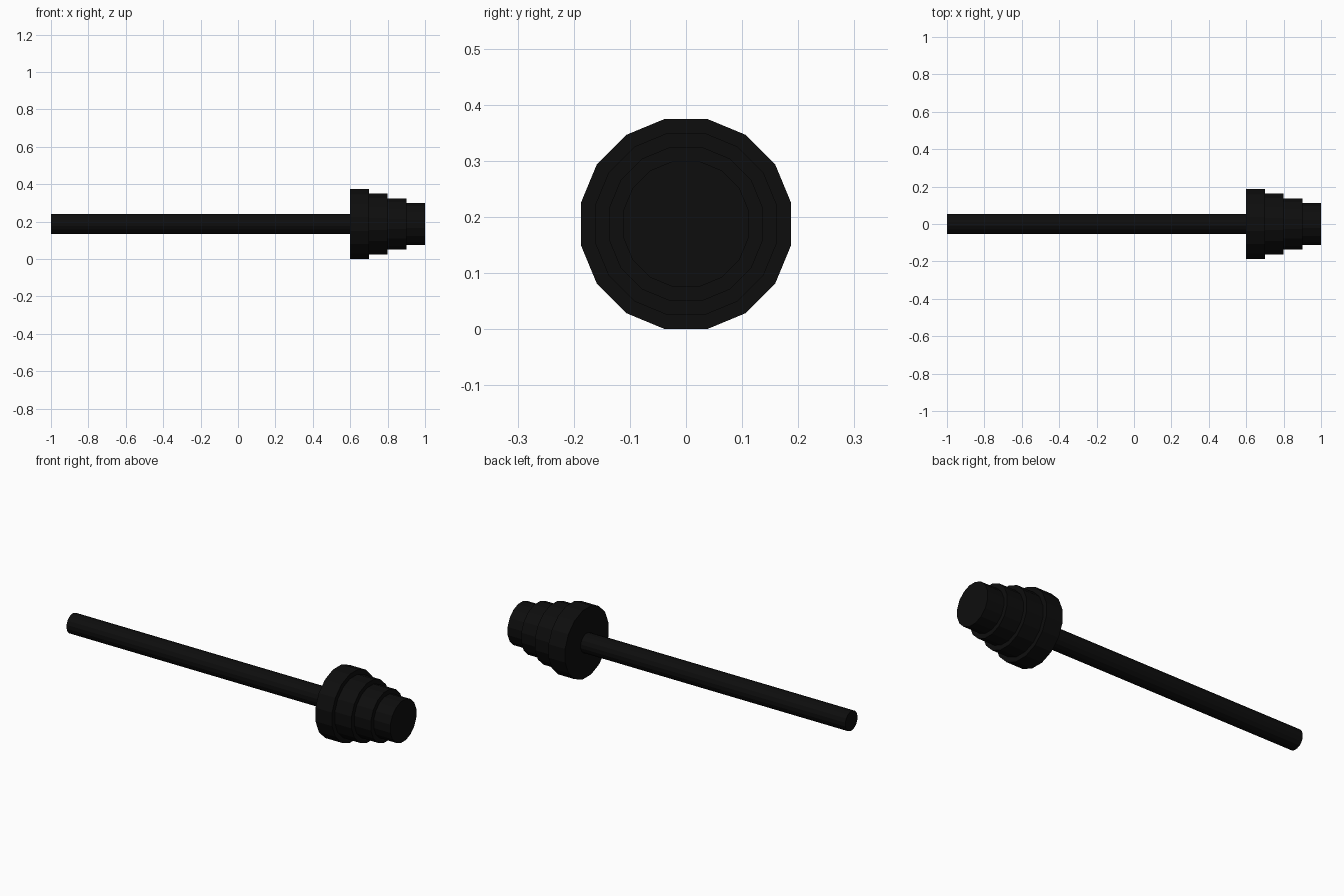
import bpy
import bmesh
import math
from mathutils import Matrix

SIDES = 16
AXIS_Z = 0.1875

cube = bpy.data.objects.get("Cube")
if cube:
    bpy.data.objects.remove(cube, do_unlink=True)

# Single near-black material
colour = (0.004, 0.004, 0.004, 1)
black = bpy.data.materials.new("matte_black")
black.use_nodes = True
black.diffuse_color = colour
shader = next(n for n in black.node_tree.nodes if n.type == "BSDF_PRINCIPLED")
shader.inputs["Base Color"].default_value = colour
shader.inputs["Roughness"].default_value = 0.9


def cylinder(name, x_start, x_end, apothem):
    """Flat-sided cylinder along x, with a flat side on top."""
    radius = apothem / math.cos(math.pi / SIDES)
    bm = bmesh.new()
    bmesh.ops.create_cone(bm, cap_ends=True, segments=SIDES,
                          radius1=radius, radius2=radius, depth=x_end - x_start)
    turn = (Matrix.Rotation(math.pi / 2, 4, "Y")
            @ Matrix.Rotation(math.pi / SIDES, 4, "Z"))
    bmesh.ops.transform(bm, matrix=turn, verts=bm.verts)
    mesh = bpy.data.meshes.new(name)
    bm.to_mesh(mesh)
    bm.free()
    mesh.materials.append(black)
    obj = bpy.data.objects.new(name, mesh)
    obj.location = ((x_start + x_end) / 2, 0, AXIS_Z)
    bpy.context.collection.objects.link(obj)


# Long handle
cylinder("shaft", -1.0, 0.6, 0.0525)

# Stepped head, narrowing towards the tip
for i in range(4):
    cylinder(f"head_step_{i + 1}", 0.6 + 0.1 * i, 0.7 + 0.1 * i, AXIS_Z - 0.025 * i)
